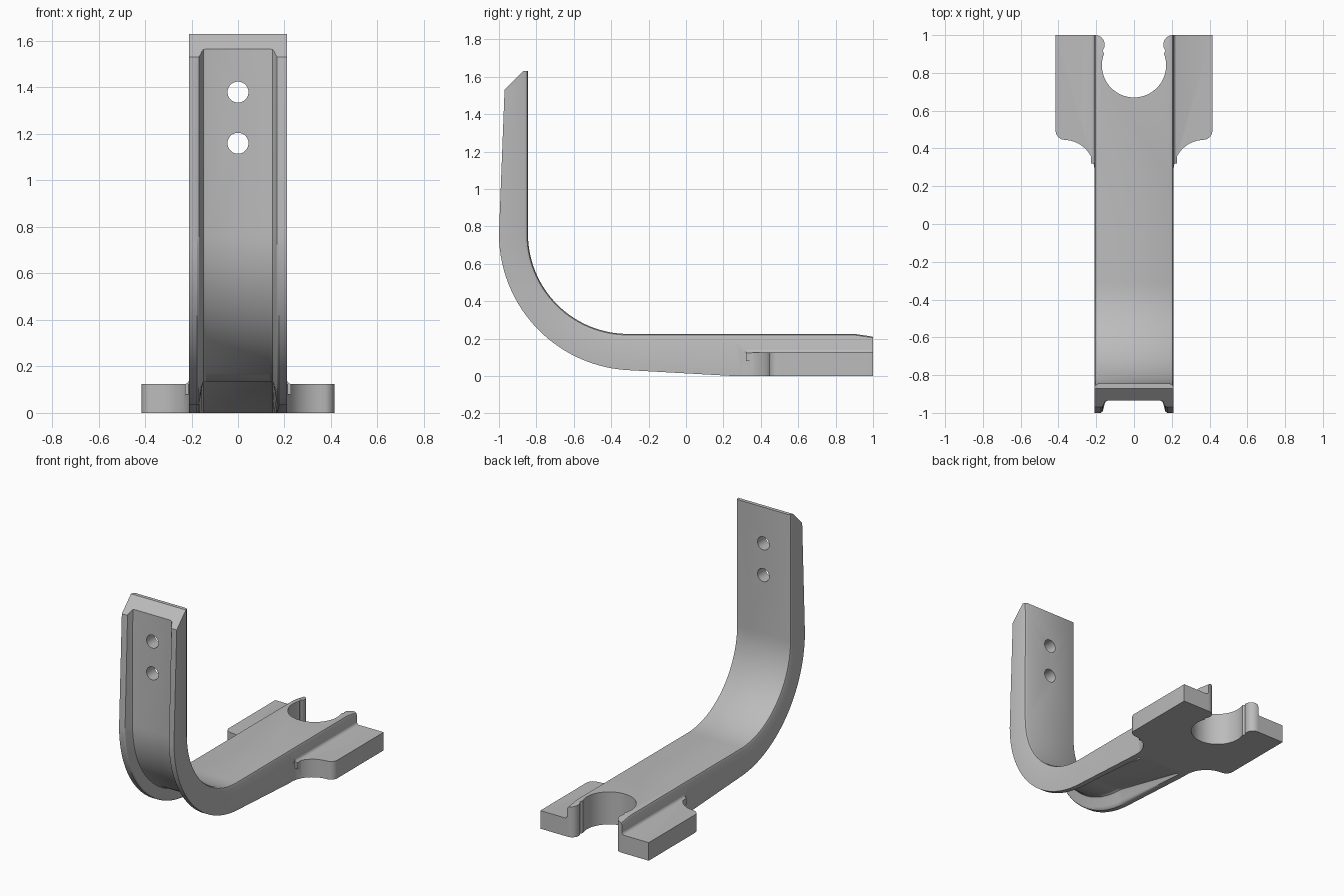
import bpy, bmesh
from math import sin, cos, radians
from mathutils import Vector

cube = bpy.data.objects.get("Cube")
if cube:
    bpy.data.objects.remove(cube, do_unlink=True)

metal = bpy.data.materials.new("plain grey metal")
metal.use_nodes = True
grey = (0.5, 0.5, 0.5, 1)
metal.diffuse_color = grey
metal.node_tree.nodes["Principled BSDF"].inputs["Base Color"].default_value = grey


def finish(name, bm):
    bmesh.ops.remove_doubles(bm, verts=bm.verts, dist=0.0005)
    bmesh.ops.recalc_face_normals(bm, faces=bm.faces)
    mesh = bpy.data.meshes.new(name)
    bm.to_mesh(mesh)
    bm.free()
    mesh.materials.append(metal)
    ob = bpy.data.objects.new(name, mesh)
    bpy.context.collection.objects.link(ob)
    return ob


def arc(cx, cy, r, a0, a1, n):
    angles = [radians(a0 + (a1 - a0) * i / n) for i in range(n + 1)]
    return [Vector((cx + r * cos(a), cy + r * sin(a))) for a in angles]


def prism(name, outline, place, lo, hi):
    """Extrude a flat outline; place(u, v, w) maps it to space."""
    bm = bmesh.new()
    verts = [bm.verts.new(place(p[0], p[1], lo)) for p in outline]
    face = bm.faces.new(verts)
    step = Vector(place(0, 0, hi)) - Vector(place(0, 0, lo))
    moved = bmesh.ops.extrude_face_region(bm, geom=[face])["geom"]
    bmesh.ops.translate(bm, vec=step, verts=[v for v in moved if isinstance(v, bmesh.types.BMVert)])
    return finish(name, bm)


def mirrored(half):
    return half + [(-x, y) for x, y in reversed(half)]


# Side profile rails as (y, z): outer rim, channel floor and inner face
N = 28
rim = [(-0.87, 1.63), (-0.97, 1.53)] + arc(-0.27, 0.76, 0.73, 180, 266.5, N)
floor = [(-0.87, 1.63), (-0.935, 1.565)] + arc(-0.31, 0.76, 0.625, 180, 270, N)
inner = [(-0.845, 1.63), (-0.845, 1.55)] + arc(-0.31, 0.76, 0.535, 180, 270, N)
rim += [(0.25, 0), (0.9, 0), (1, 0)]
floor += [(0.25, 0), (0.9, 0), (1, 0)]
inner += [(0.25, 0.225), (0.9, 0.225), (1, 0.21)]


def section(o, f, i):
    """Closed cross-section of the channel at one station."""
    o, f, i = Vector(o), Vector(f), Vector(i)
    down = (o - i).normalized()
    half = [(0.19, i), (0.204, i + down * 0.006), (0.21, i + down * 0.02), (0.21, o)]
    for x, t in [(0.176, 0), (0.168, 0.08), (0.163, 0.25), (0.155, 0.75), (0.149, 0.93), (0.138, 1)]:
        half.append((x, o.lerp(f, t)))
    both = half + [(-x, p) for x, p in reversed(half)]
    return [(x, p.x, p.y) for x, p in both]


# Curved channel arm
bm = bmesh.new()
rings = [[bm.verts.new(c) for c in section(*s)] for s in zip(rim, floor, inner)]
for a, b in zip(rings, rings[1:]):
    for k in range(len(a)):
        m = (k + 1) % len(a)
        bm.faces.new((a[k], a[m], b[m], b[k]))
bm.faces.new(rings[0])
bm.faces.new(rings[-1])
arm = finish("curved_bracket", bm)

flat = lambda u, v, w: (u, v, w)
across = lambda u, v, w: (u, w, v)

# Side flanges, rounded into the arm
flange_half = [tuple(p) for p in arc(0.37, 0.285, 0.16, 175, 95, 10)]
flange_half += [tuple(p) for p in arc(0.365, 0.495, 0.05, -75, 0, 6)] + [(0.415, 1)]
flange = prism("side_flanges", mirrored(flange_half), flat, 0, 0.125)

# Small fillet where the arm rises from the flanges
fillet_half = [(0.0, 0.08), (0.228, 0.08), (0.228, 0.123), (0.218, 0.128), (0.212, 0.136),
               (0.208, 0.147), (0.0, 0.147)]
fillet = prism("flange_fillet", mirrored(fillet_half[1:-1]), across, 0.32, 1)

# Keyhole notch with rounded lips
notch_half = [(0.205, 1.1)] + [tuple(p) for p in arc(0.205, 0.95, 0.05, 90, 220, 10)]
notch_half += [tuple(p) for p in arc(0, 0.84, 0.17, 21, -90, 24)][:-1] + [(0.0, 0.67)]
notch = prism("notch_cutter", mirrored(notch_half[:-1]), flat, -0.2, 0.5)

# Two fixing holes
holes = [prism("hole_cutter", arc(0, z, 0.045, 0, 352.5, 47), across, -1.2, -0.6)
         for z in (1.16, 1.38)]


def combine(tool, operation):
    mod = arm.modifiers.new(tool.name, "BOOLEAN")
    mod.operation = operation
    mod.solver = "EXACT"
    mod.object = tool
    tool.hide_render = True
    bpy.context.view_layer.objects.active = arm
    bpy.ops.object.modifier_apply(modifier=mod.name)
    bpy.data.objects.remove(tool, do_unlink=True)


bpy.ops.object.select_all(action="DESELECT")
arm.select_set(True)
combine(flange, "UNION")
combine(fillet, "UNION")
combine(notch, "DIFFERENCE")
for hole in holes:
    combine(hole, "DIFFERENCE")

bpy.context.view_layer.objects.active = arm
arm.select_set(True)
bpy.ops.object.shade_smooth_by_angle(angle=radians(30))
